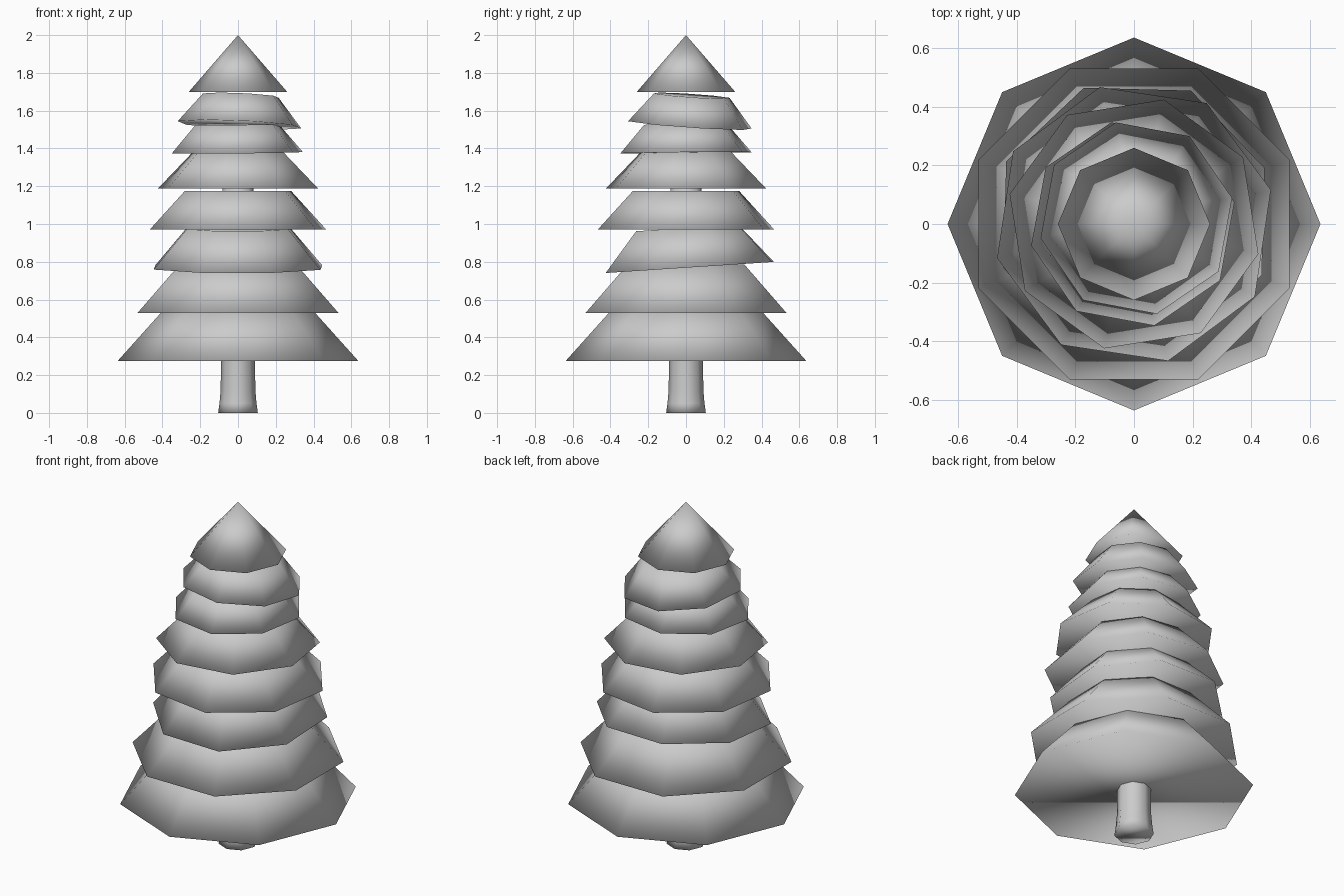
import bpy, bmesh
from math import radians, cos, sin, pi
from mathutils import Matrix, Vector

if "Cube" in bpy.data.objects:
    bpy.data.objects.remove(bpy.data.objects["Cube"])


def finish(name, bm):
    bmesh.ops.recalc_face_normals(bm, faces=bm.faces[:])
    for f in bm.faces:
        f.smooth = True
    me = bpy.data.meshes.new(name)
    bm.to_mesh(me)
    bm.free()
    ob = bpy.data.objects.new(name, me)
    bpy.context.collection.objects.link(ob)
    return ob


def lathe(name, profile, angle=0, up=(0, 0, 1), centre=(0, 0, 0), sides=8):
    """Closed low-poly solid from (radius, height) points; radius 0 makes a tip."""
    bm = bmesh.new()
    rings = []
    for r, z in profile:
        n = sides if r > 0 else 1
        rings.append([bm.verts.new((r * cos(radians(angle) + 2 * pi * i / sides),
                                    r * sin(radians(angle) + 2 * pi * i / sides), z))
                      for i in range(n)])
    for a, b in zip(rings, rings[1:]):
        for i in range(sides):
            j = (i + 1) % sides
            if len(b) == 1:
                bm.faces.new((a[i], a[j], b[0]))
            else:
                bm.faces.new((a[i], a[j], b[j], b[i]))
    for ring in (rings[0], rings[-1]):
        if len(ring) > 1:
            bm.faces.new(ring)
    # lean the part so its axis follows "up"
    tilt = Vector((0, 0, 1)).rotation_difference(Vector(up)).to_matrix().to_4x4()
    bm.transform(Matrix.Translation(centre) @ tilt)
    return finish(name, bm)


# trunk with a slight flare at the foot
lathe("trunk", [(0.105, 0), (0.098, 0.05), (0.092, 0.12), (0.09, 0.27), (0.08, 1.3)])

# branch tiers: bottom radius, top radius, height, angle, centre of base, lean
FLAT = (0, 0, 1)
tiers = [
    (0.637, 0.39, 0.275, 0, (0, 0, 0.275), FLAT),
    (0.575, 0.335, 0.255, 22.5, (0, 0, 0.53), FLAT),
    (0.478, 0.29, 0.21, 21, (0, 0.02, 0.77), (0, -0.066, 1)),
    (0.482, 0.29, 0.205, 14, (0, 0, 0.97), FLAT),
    (0.437, 0.245, 0.195, 31.5, (0, 0, 1.187), FLAT),
    (0.355, 0.225, 0.15, 12, (-0.004, 0, 1.377), (-0.01, -0.01, 1)),
    (0.335, 0.205, 0.155, 12, (0.008, 0.02, 1.525), (0.045, 0.068, 1)),
    (0.26, 0, 0.3, 0, (0, 0, 1.7), FLAT),
]
for i, (r1, r2, h, ang, c, up) in enumerate(tiers):
    lathe(f"branch_tier_{i + 1}", [(r1, 0), (r2, h)], ang, up, c)
